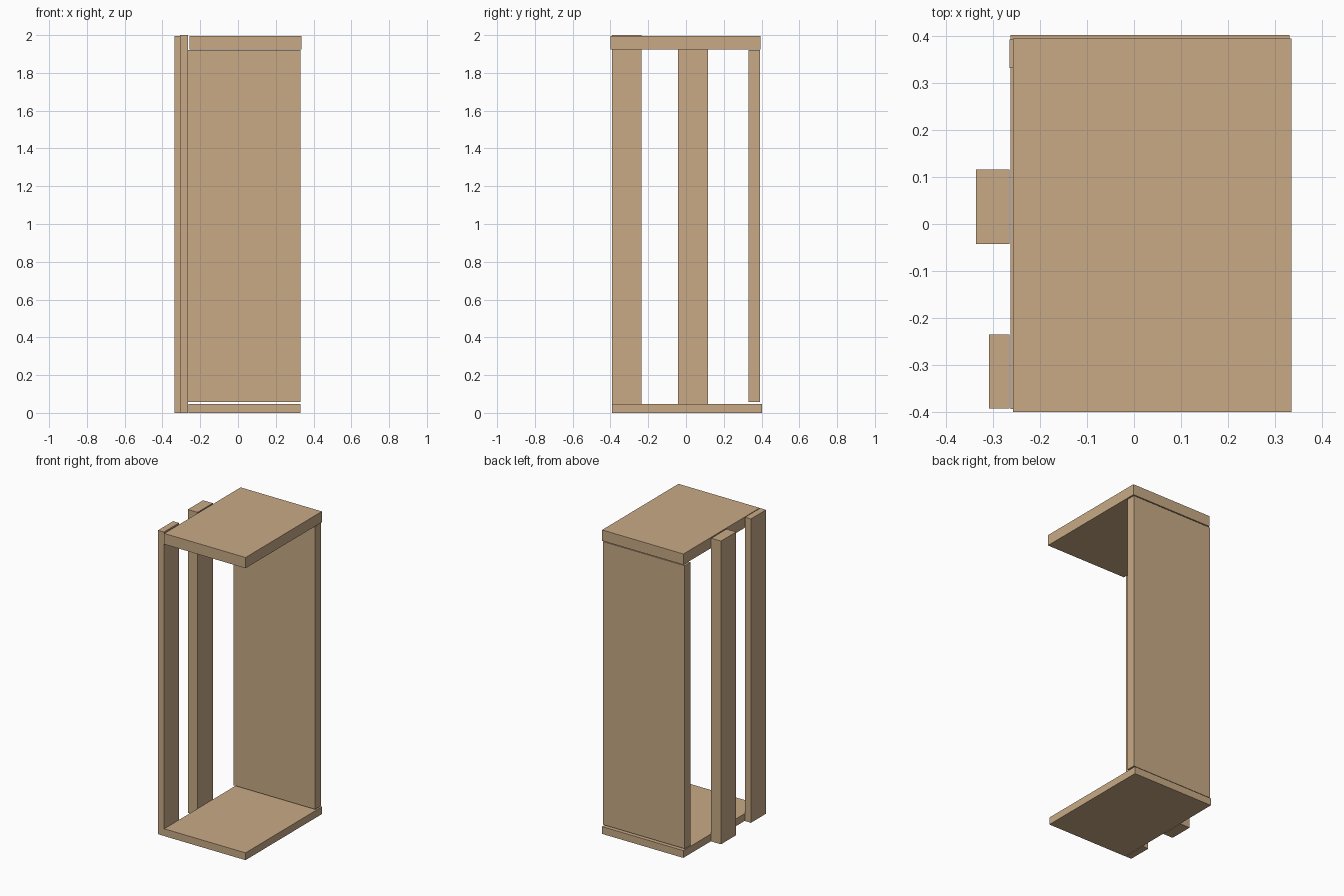
import bpy

if "Cube" in bpy.data.objects:
    bpy.data.objects.remove(bpy.data.objects["Cube"])

wood = bpy.data.materials.new("tan_wood")
wood.diffuse_color = (0.58, 0.40, 0.24, 1)
wood.use_nodes = True
wood.node_tree.nodes["Principled BSDF"].inputs["Base Color"].default_value = wood.diffuse_color


def board(name, x, y, z):
    """Box spanning the given (min, max) range on each axis."""
    centre = [(a + b) / 2 for a, b in (x, y, z)]
    bpy.ops.mesh.primitive_cube_add(size=1, location=centre)
    obj = bpy.context.object
    obj.name = name
    obj.scale = [b - a for a, b in (x, y, z)]
    bpy.ops.object.transform_apply(location=False, rotation=False, scale=True)
    obj.data.materials.append(wood)
    return obj


# Horizontal panels
board("bottom_panel", (-0.262, 0.330), (-0.393, 0.402), (0.0, 0.048))
board("top_panel", (-0.257, 0.335), (-0.400, 0.394), (1.925, 1.996))

# Upright back panel between them
board("back_panel", (-0.265, 0.330), (0.332, 0.392), (0.057, 1.920))

# Full-height slats on the left side
board("front_left_slat", (-0.308, -0.265), (-0.392, -0.235), (0.0, 2.0))
board("middle_left_slat", (-0.336, -0.265), (-0.042, 0.116), (0.0, 1.996))
